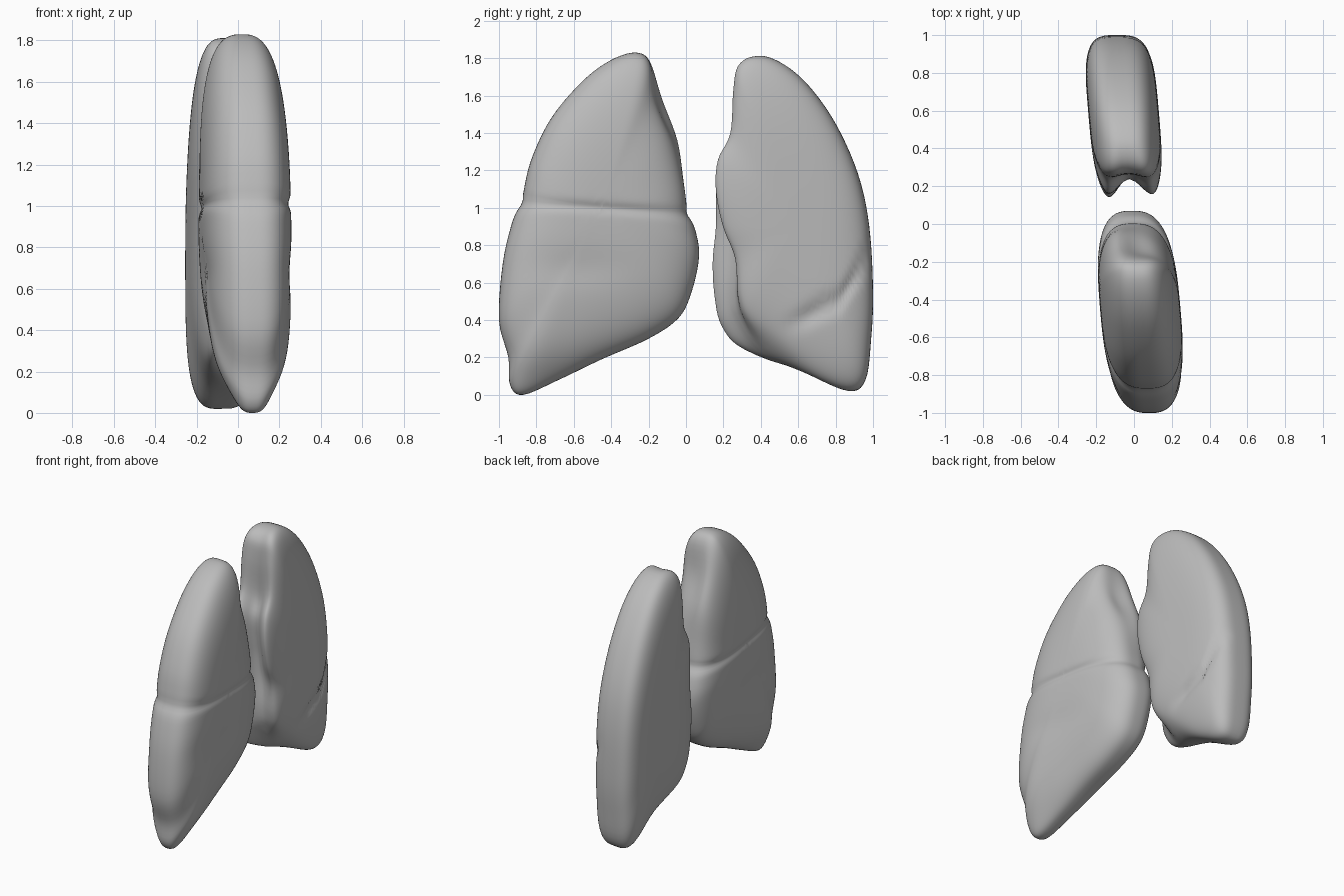
import bpy, bmesh, math
from mathutils import Vector

cube = bpy.data.objects.get("Cube")
if cube:
    bpy.data.objects.remove(cube, do_unlink=True)

mat = bpy.data.materials.new("soft_grey")
mat.use_nodes = True
GREY = (0.5, 0.5, 0.5, 1)
mat.diffuse_color = GREY
mat.node_tree.nodes["Principled BSDF"].inputs["Base Color"].default_value = GREY


def bump(d, w):
    return math.exp(-(d / w) ** 2)


def ramp(d, w):
    return min(1, max(0, d / w))


def smooth_loop(pts, sub=5):
    """Closed Catmull-Rom curve through the outline points."""
    out, n = [], len(pts)
    for i in range(n):
        a, b, c, d = (Vector(pts[(i + k) % n]) for k in (-1, 0, 1, 2))
        for j in range(sub):
            t = j / sub
            out.append(0.5 * (2 * b + (c - a) * t + (2 * a - 5 * b + 4 * c - d) * t ** 2
                              + (3 * b - a - 3 * c + d) * t ** 3))
    return out


def lung(name, right, left, centre, half, power, shape, steps=72, inner=5):
    """Pillow between a right (-x) and a left (+x) outline, dented by shape()."""
    right, left = smooth_loop(right), smooth_loop(left)
    n, mid = len(right), Vector(centre)
    bm = bmesh.new()

    def place(u, s, p):
        y, z = p
        u, s = shape(u, s, y, z)
        q = mid + (p - mid) * s
        return bm.verts.new((-0.005 - 0.085 * q.x + half * u, q.x, q.y))

    # Superellipse section, with extra rings in the middle of each flat side
    section = []
    for k in range(1, steps):
        a = math.pi * k / steps
        u = -math.copysign(abs(math.cos(a)) ** (2 / power), math.cos(a))
        section.append((u, math.sin(a) ** (2 / power)))
    core = [(1, section[0][1] * k / inner) for k in range(1, inner)]
    section = [(-u, s) for u, s in core] + section + core[::-1]

    rings = []
    for u, s in section:
        t = ramp(u + .7, 1.4)
        t = t * t * (3 - 2 * t)
        rings.append([place(u, s, r.lerp(l, t)) for r, l in zip(right, left)])
    for r0, r1 in zip(rings, rings[1:]):
        for i in range(n):
            j = (i + 1) % n
            bm.faces.new((r0[i], r0[j], r1[j], r1[i]))
    for ring, u in ((rings[0], -1), (rings[-1], 1)):
        hub = place(u, 0, mid)
        for i in range(n):
            bm.faces.new((hub, ring[i], ring[(i + 1) % n]))
    bmesh.ops.recalc_face_normals(bm, faces=bm.faces)
    for f in bm.faces:
        f.smooth = True
    me = bpy.data.meshes.new(name)
    bm.to_mesh(me)
    bm.free()
    me.materials.append(mat)
    ob = bpy.data.objects.new(name, me)
    bpy.context.collection.objects.link(ob)


# Front lung: two lobes split by a level fissure
FC = (-.45, 1)
front = [(-.27, 1.83), (-.19, 1.79), (-.15, 1.6), (-.07, 1.37), (-.01, 1.12), (.01, .98),
         (.05, .88), (.07, .74), (.03, .55), (-.04, .41), (-.2, .3), (-.45, .19), (-.68, .08),
         (-.87, 0), (-.94, .05), (-.95, .2), (-1, .4), (-.98, .7), (-.93, .92), (-.88, 1.04),
         (-.83, 1.25), (-.72, 1.48), (-.55, 1.68), (-.4, 1.79)]
front_right = [(y + (.04 if 2 <= i <= 3 else 0), z) for i, (y, z) in enumerate(front)]


def front_shape(u, s, y, z):
    py, pz = FC[0] + (y - FC[0]) * s, FC[1] + (z - FC[1]) * s
    fissure = bump(pz - (.97 - .065 * py), .028)
    waist = bump(pz - .68, .1) * bump(py + .6, .25)
    notch = bump(z - 1.55, .2) * ramp(y + .27, .06) * bump(u - .1, .4) * s ** 4
    foot = bump(pz, .17)
    return (u * (1 - .06 * fissure - .06 * waist - .3 * foot),
            s * (1 - .02 * fissure * s - .06 * notch))


lung("front_lung", front_right, front, FC, .213, 2.8, front_shape)

# Back lung: hollow front edge, longer right side, slanted fissure on the left side
BC = (.6, .9)
back = [(.36, 1.82), (.27, 1.78), (.24, 1.65), (.22, 1.42), (.15, 1.27), (.14, 1.1), (.18, .9),
        (.25, .72), (.27, .5), (.33, .37), (.5, .22), (.7, .08), (.87, .02), (.96, .08),
        (.99, .3), (1, .55), (.98, .9), (.92, 1.18), (.8, 1.45), (.65, 1.66), (.5, 1.78)]
back_right = back[:6] + [(.14, .9), (.12, .7), (.13, .5), (.17, .34), (.29, .22),
                         (.62, .14)] + back[12:]


def back_shape(u, s, y, z):
    py, pz = BC[0] + (y - BC[0]) * s, BC[1] + (z - BC[1]) * s
    line = .37 + .5 * (py - .55) + max(0, py - .82)
    fissure = bump(pz - line, .05) * ramp(py - .5, .15) * ramp(u, .3)
    edge = bump(z - .95, .6) * ramp(.42 - y, .14) * s ** 4
    hollow = edge * bump(u, .42)
    ridge = edge * bump(abs(u) - .75, .22)
    return u * (1 - .13 * fissure), s * (1 - .26 * hollow + .07 * ridge)


lung("back_lung", back_right, back, BC, .187, 3.5, back_shape)
